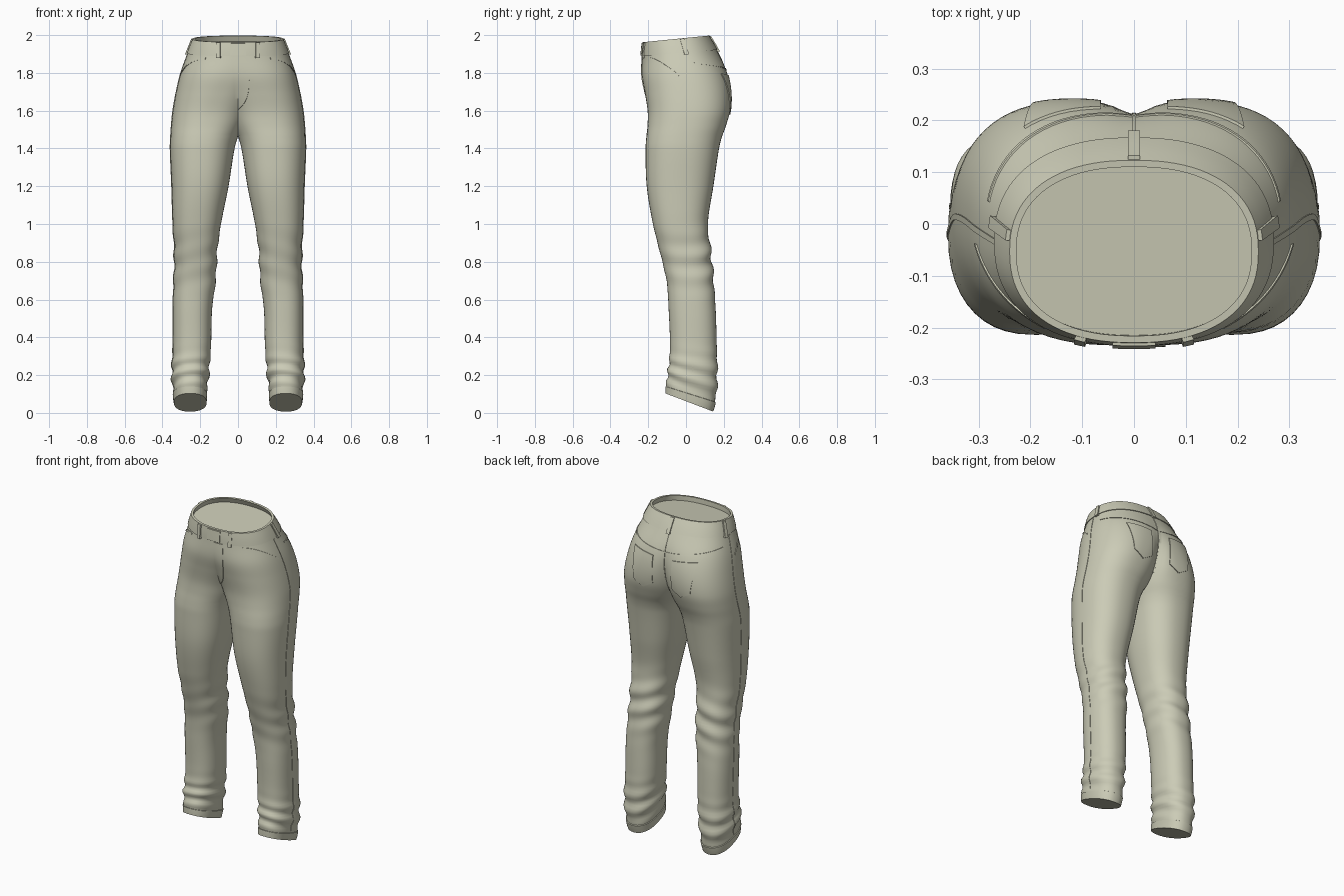
import bpy, bmesh
from math import sin, cos, acos, pi, exp, radians, copysign

cube = bpy.data.objects.get("Cube")
if cube:
    bpy.data.objects.remove(cube)

cloth = bpy.data.materials.new("beige_cloth")
cloth.use_nodes = True
COLOUR = (0.60, 0.60, 0.47, 1)
cloth.diffuse_color = COLOUR
cloth.node_tree.nodes["Principled BSDF"].inputs["Base Color"].default_value = COLOUR

# Half-section stations: height, inner x, outer x, front y, back y
STATIONS = [
    (.055, .170, .336, -.105, .140), (.12, .165, .342, -.104, .158),
    (.20, .155, .350, -.095, .166), (.35, .143, .345, -.085, .163),
    (.55, .137, .345, -.092, .157), (.70, .118, .340, -.103, .146),
    (.85, .110, .337, -.138, .133), (1.0, .090, .345, -.175, .116),
    (1.2, .050, .351, -.208, .145), (1.4, .018, .359, -.214, .175),
    (1.46, 0, .357, -.210, .190), (1.52, -.03, .353, -.204, .212),
    (1.6, -.07, .345, -.203, .234), (1.7, -.13, .327, -.217, .235),
    (1.8, -.20, .303, -.233, .213), (1.9, -.267, .267, -.231, .165),
    (1.98, -.235, .235, -.224, .118)]
BOTTOM, TOP = STATIONS[0][0], STATIONS[-1][0]
ROUND = .86


def slope_at(i, k):
    a, b = STATIONS[max(i - 1, 0)], STATIONS[min(i + 1, len(STATIONS) - 1)]
    return (b[k] - a[k]) / (b[0] - a[0])


def section(z):
    """Smoothly interpolated centre and radii at a height."""
    i = 0
    while i < len(STATIONS) - 2 and z > STATIONS[i + 1][0]:
        i += 1
    a, b = STATIONS[i], STATIONS[i + 1]
    h = b[0] - a[0]
    t = (z - a[0]) / h
    inner, outer, front, back = (
        a[k] * (1 + 2 * t) * (1 - t) ** 2 + b[k] * t * t * (3 - 2 * t)
        + h * (slope_at(i, k) * t * (1 - t) ** 2 - slope_at(i + 1, k) * t * t * (1 - t))
        for k in range(1, 5))
    return (inner + outer) / 2, (outer - inner) / 2, (front + back) / 2, (back - front) / 2


def power(v, p):
    return copysign(abs(v) ** p, v)


def bump(z, centre, width):
    return exp(-((z - centre) / width) ** 2)


def limit(z):
    """Angle at which the section meets the centre plane."""
    c, rx, _, _ = section(z)
    return pi if c >= rx else acos(-power(max(c, 0) / rx, 1 / ROUND))


def surface(angle, z, off=0):
    c, rx, cy, ry = section(z)
    # Cloth folds at the knees and ankles
    behind = .5 + .5 * sin(angle)
    off += .006 * bump(z, .80, .13) * sin(52 * z + 2.2 * cos(angle)) * (.25 + behind)
    off += .007 * bump(z, .20, .09) * sin(75 * z + 1.8 * sin(angle + .6))
    x = c + (rx + off) * power(cos(angle), ROUND)
    y = cy + (ry + off) * power(sin(angle), ROUND)
    if abs(angle) >= limit(z) - 1e-6 and c < rx:
        x = 0
    if angle > 0:
        y -= .014 * bump(z, 1.66, .13) * exp(-(x / .035) ** 2)
    tilt = .1 * max(0, (z - 1.5) / .48) - .38 * max(0, 1 - (z - BOTTOM) / .25)
    return x, y, z + tilt * (y - cy)


def angle_at(x, z, back):
    c, rx, _, _ = section(z)
    a = acos(max(-1, min(1, power((x - c) / rx, 1 / ROUND))))
    a = min(a, limit(z))
    return a if back else -a


def add_grid(bm, rows):
    verts = [[bm.verts.new(p) for p in row] for row in rows]
    for lo, hi in zip(verts, verts[1:]):
        for j in range(len(lo) - 1):
            bm.faces.new((lo[j], lo[j + 1], hi[j + 1], hi[j]))


def flip(rows):
    return [[(-x, y, z) for x, y, z in reversed(row)] for row in rows]


def finish(name, bm, fill=None):
    bmesh.ops.remove_doubles(bm, verts=bm.verts, dist=.0004)
    if fill:
        edges = [e for e in bm.edges if e.is_boundary and fill(e)]
        bmesh.ops.holes_fill(bm, edges=edges, sides=0)
    bmesh.ops.recalc_face_normals(bm, faces=bm.faces)
    mesh = bpy.data.meshes.new(name)
    bm.to_mesh(mesh)
    bm.free()
    mesh.materials.append(cloth)
    obj = bpy.data.objects.new(name, mesh)
    bpy.context.collection.objects.link(obj)
    bpy.ops.object.select_all(action="DESELECT")
    obj.select_set(True)
    bpy.context.view_layer.objects.active = obj
    bpy.ops.object.shade_smooth_by_angle(angle=radians(40))
    return obj


def shell(name, levels, fill=None, count=44):
    """Loft mirrored half-sections through (height, offset) levels."""
    rows = [[surface(limit(z) * (2 * j / count - 1), z, off) for j in range(count + 1)]
            for z, off in levels]
    bm = bmesh.new()
    add_grid(bm, rows)
    add_grid(bm, flip(rows))
    return finish(name, bm, fill)


def patch(name, where, lift=.003, n=8, m=8, mirror=True):
    """Raised panel following the cloth; where(s, t) gives angle and height."""
    rows = []
    for j in range(-1, m + 2):
        row = []
        for i in range(-1, n + 2):
            edge = i in (-1, n + 1) or j in (-1, m + 1)
            s, t = min(max(i / n, 0), 1), min(max(j / m, 0), 1)
            row.append(surface(*where(s, t), -.004 if edge else lift))
        rows.append(row)
    bm = bmesh.new()
    add_grid(bm, rows)
    if mirror:
        add_grid(bm, flip(rows))
    return finish(name, bm)


# Trouser body with both legs, closed at the hems
STEPS = 130
shell("trouser_body", [(BOTTOM + (TOP - .02 - BOTTOM) * i / STEPS, 0) for i in range(STEPS + 1)],
      fill=lambda e: all(v.co.z < .3 for v in e.verts))

# Hem bands
shell("hem_bands", [(BOTTOM + .045, -.002), (BOTTOM + .043, .004), (BOTTOM + .02, .005),
                    (BOTTOM, .004), (BOTTOM, -.004)])

# Waistband with a rim and inner lining
LINING = TOP - .03
shell("waistband", [(1.905, -.003), (1.905, .005), (1.93, .006), (1.955, .006), (TOP, .005),
                    (TOP, -.008), (LINING, -.012)],
      fill=lambda e: all(v.co.z > LINING - .03 and abs(v.co.x) < .262 for v in e.verts)
      and sum(v.co.z for v in e.verts) / 2 > 1.925)


# Belt loops
def loop_at(x, back):
    return lambda s, t: (angle_at(x + .02 * s, 1.895 + .083 * t, back), 1.895 + .083 * t)


patch("front_belt_loops", loop_at(.09, False), .013, 2, 4)
patch("side_belt_loops", lambda s, t: (.08 + .1 * s, 1.895 + .083 * t), .013, 2, 4)
patch("back_belt_loop", lambda s, t: (angle_at(.011 * s, 1.895 + .083 * t, True),
                                      1.895 + .083 * t), .013, 2, 4)

# Front closure: waistband tab and fly flap
patch("waistband_tab", lambda s, t: (angle_at(.04 * s, 1.91 + .065 * t, False),
                                     1.91 + .065 * t), .011, 4, 3)
patch("fly_flap", lambda s, t: (angle_at(.058 * s * (1 - (1 - t) ** 6) + .002, 1.61 + .29 * t, False),
                                1.61 + .29 * t), .004, 5, 20, mirror=False)


# Back pockets with pointed bottoms
def back_pocket(s, t):
    low = 1.575 + .035 * abs(2 * s - 1)
    z = low + (1.77 + .015 * s - low) * t
    return angle_at(.065 + .125 * s + .02 * t * s, z, True), z


patch("back_pockets", back_pocket, .005, 12, 12)


# Seams
def yoke(s, t):
    z = 1.795 + .05 * s + .006 * t
    return limit(z) * (1 - s) + .25 * s, z


def pocket_mouth(s, t):
    z = 1.895 - .1 * s * s - .01 * t
    return -.95 + .85 * s, z


patch("back_yoke_seam", yoke, .003, 20, 1)
patch("front_pocket_mouths", pocket_mouth, .003, 16, 1)
patch("side_seams", lambda s, t: (-.02 + .03 * s, .11 + 1.79 * t), .0025, 1, 110)
patch("centre_back_seam", lambda s, t: (angle_at(.004 * s, 1.56 + .34 * t, True),
                                        1.56 + .34 * t), .003, 1, 20)
